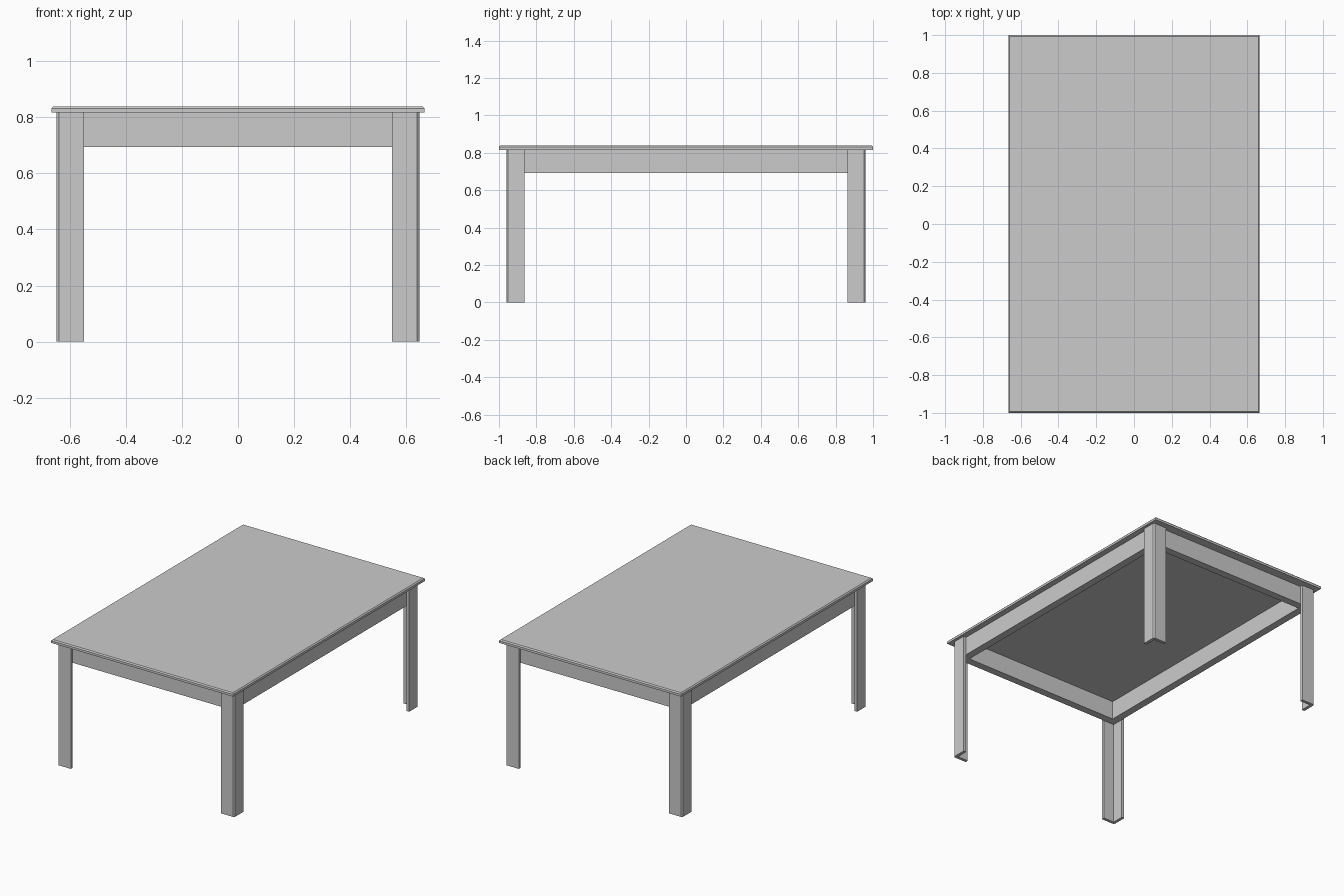
import bpy, bmesh

if "Cube" in bpy.data.objects:
    bpy.data.objects.remove(bpy.data.objects["Cube"])

TOP_X, TOP_Y, TOP_Z = 0.665, 1.0, 0.838     # tabletop half sizes and height
UNDER = 0.816                               # underside of tabletop
LEG_X, LEG_Y = 0.646, 0.961                 # outer faces of the legs
ARM, THICK, CHAMFER = 0.097, 0.02, 0.009    # L-shaped leg section
APRON_Z, APRON_T = 0.693, 0.05


def finish(bm, name):
    bmesh.ops.recalc_face_normals(bm, faces=bm.faces)
    mesh = bpy.data.meshes.new(name)
    bm.to_mesh(mesh)
    bm.free()
    obj = bpy.data.objects.new(name, mesh)
    bpy.context.collection.objects.link(obj)
    return obj


def box(bm, lo, hi):
    verts = bmesh.ops.create_cube(bm, size=1)["verts"]
    for v in verts:
        v.co = [(a + b) / 2 + c * (b - a) for a, b, c in zip(lo, hi, v.co)]


def extrude_profile(name, points, z0, z1):
    bm = bmesh.new()
    face = bm.faces.new([bm.verts.new((x, y, z0)) for x, y in points])
    top = bmesh.ops.extrude_face_region(bm, geom=[face])["geom"]
    for v in top:
        if isinstance(v, bmesh.types.BMVert):
            v.co.z = z1
    return finish(bm, name)


# Tabletop with a chamfered upper rim
bm = bmesh.new()
box(bm, (-TOP_X, -TOP_Y, UNDER), (TOP_X, TOP_Y, TOP_Z))
rim = [e for e in bm.edges if all(v.co.z > TOP_Z - 0.001 for v in e.verts)]
bmesh.ops.bevel(bm, geom=rim, offset=0.007, segments=1, affect='EDGES')
finish(bm, "tabletop")

# Four L-shaped corner legs with a chamfered outer corner
for sy, end in ((-1, "front"), (1, "back")):
    for sx, side in ((-1, "left"), (1, "right")):
        x, y = LEG_X, LEG_Y
        profile = [(x - ARM, y), (x - CHAMFER, y), (x, y - CHAMFER),
                   (x, y - ARM), (x - THICK, y - ARM),
                   (x - THICK, y - THICK), (x - ARM, y - THICK)]
        extrude_profile(f"{end}_{side}_leg",
                        [(sx * px, sy * py) for px, py in profile], 0, UNDER)

# Apron rails, set just inside the legs
ax, ay = LEG_X - THICK, LEG_Y - THICK
for s, end, side in ((-1, "front", "left"), (1, "back", "right")):
    bm = bmesh.new()
    ys = sorted((s * ay, s * (ay - APRON_T)))
    box(bm, (-ax, ys[0], APRON_Z), (ax, ys[1], UNDER))
    finish(bm, f"{end}_apron")
    bm = bmesh.new()
    xs = sorted((s * ax, s * (ax - APRON_T)))
    box(bm, (xs[0], -ay + APRON_T, APRON_Z), (xs[1], ay - APRON_T, UNDER))
    finish(bm, f"{side}_apron")
